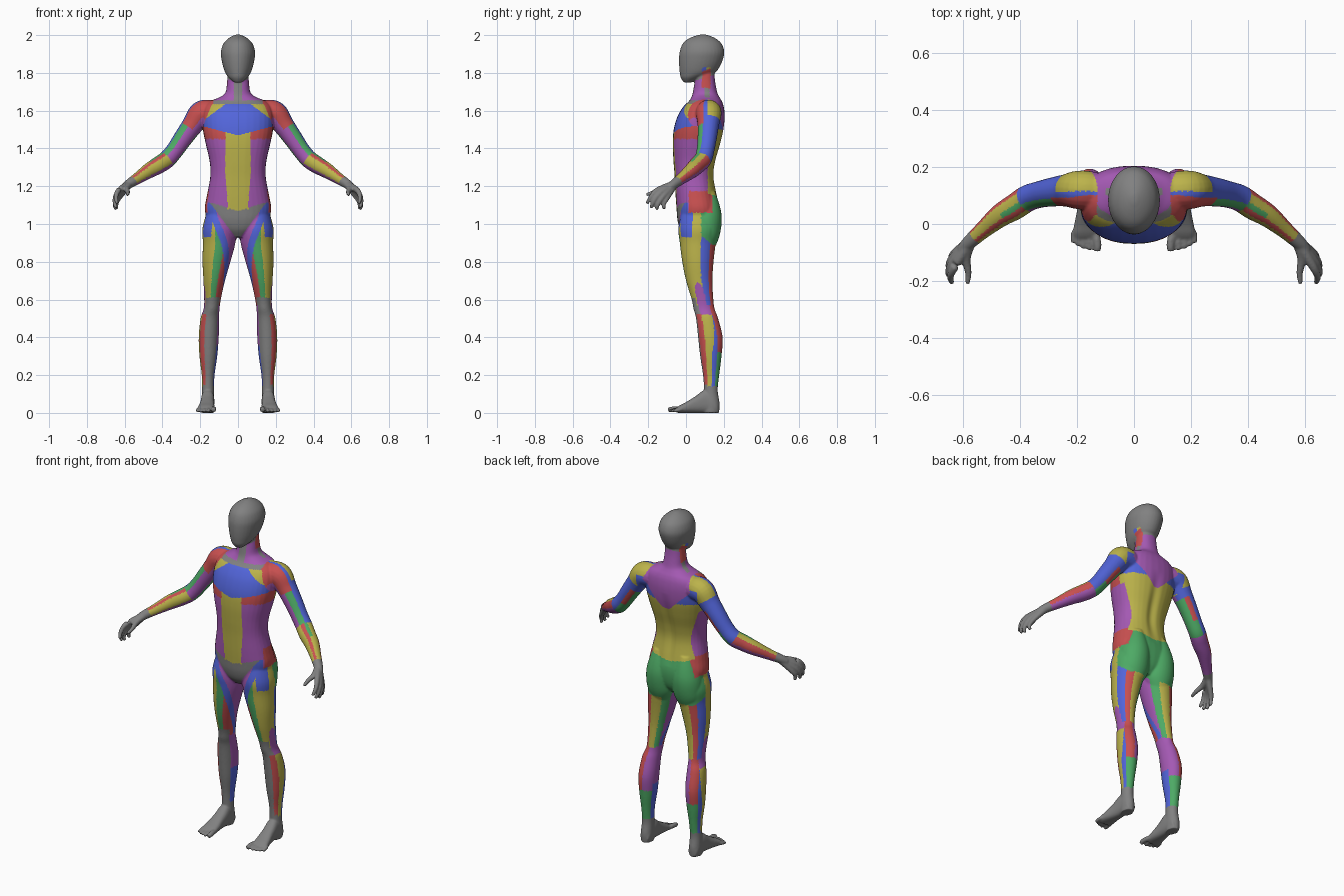
import bpy, bmesh, math
from mathutils import Vector

if "Cube" in bpy.data.objects:
    bpy.data.objects.remove(bpy.data.objects["Cube"])

# Materials, one per flat colour
COLOURS = {"grey": (.22, .22, .22), "red": (.58, .08, .08), "blue": (.085, .13, .70),
           "green": (.075, .40, .13), "yellow": (.50, .45, .07), "purple": (.37, .10, .45)}
NAMES = list(COLOURS)


def spline(pts, n=6):
    """Smooth curve through tuples of any length."""
    out = []
    for i in range(len(pts) - 1):
        a, b, c, d = pts[max(i - 1, 0)], pts[i], pts[i + 1], pts[min(i + 2, len(pts) - 1)]
        for k in range(n):
            t = k / n
            out.append(tuple(.5 * (2*q + (r - p)*t + (2*p - 5*q + 4*r - s)*t*t + (3*q - p - 3*r + s)*t**3)
                             for p, q, r, s in zip(a, b, c, d)))
    return out + [tuple(pts[-1])]


bm = bmesh.new()


def loft(rings, power=2.0, n=32):
    """Closed skin over rings of (centre, half axis u, half axis v)."""
    rows = []
    for c, u, v in rings:
        row = []
        for k in range(n):
            a = 2 * math.pi * k / n
            x, y = math.cos(a), math.sin(a)
            x = math.copysign(abs(x) ** (2 / power), x)
            y = math.copysign(abs(y) ** (2 / power), y)
            row.append(bm.verts.new(c + u * x + v * y))
        rows.append(row)
    for r0, r1 in zip(rows, rows[1:]):
        for k in range(n):
            bm.faces.new((r0[k], r0[(k+1) % n], r1[(k+1) % n], r1[k]))
    bm.faces.new(rows[0][::-1])
    bm.faces.new(rows[-1])


def column(stations, side=1, power=2.0):
    """Upright loft from (z, centre x, half width, front y, back y)."""
    loft([(Vector((side*cx, (f+b)/2, z)), Vector((w, 0, 0)), Vector((0, (b-f)/2, 0)))
          for z, cx, w, f, b in spline(stations)], power)


def tube(pts, side=1, n=6):
    """Round limb through (x, y, z, radius)."""
    pts = spline([(side*x, y, z, r) for x, y, z, r in pts], n)
    pos = [Vector(p[:3]) for p in pts]
    rings = []
    for i, p in enumerate(pts):
        d = (pos[min(i+1, len(pos)-1)] - pos[max(i-1, 0)]).normalized()
        u = d.cross(Vector((0, 1, .3)) if abs(d.y) < .8 else Vector((1, 0, 0))).normalized()
        rings.append((pos[i], u * p[3], d.cross(u) * p[3]))
    loft(rings, n=20)


# Torso and neck
column([(.93, 0, .05, .0, .13), (.97, 0, .12, -.03, .16), (1.02, 0, .16, -.045, .175),
        (1.08, 0, .176, -.05, .178), (1.15, 0, .165, -.055, .165), (1.25, 0, .147, -.06, .148),
        (1.33, 0, .15, -.066, .157), (1.42, 0, .17, -.07, .182), (1.5, 0, .186, -.065, .2),
        (1.57, 0, .188, -.045, .205), (1.62, 0, .178, -.015, .2), (1.65, 0, .148, .015, .19),
        (1.67, 0, .1, .028, .178), (1.695, 0, .067, .036, .166), (1.75, 0, .058, .045, .155),
        (1.8, 0, .055, .05, .15)], power=2.3)
# Head
column([(1.75, 0, .022, -.012, .03), (1.775, 0, .05, -.028, .09), (1.8, 0, .067, -.033, .152),
        (1.83, 0, .078, -.036, .177), (1.87, 0, .087, -.037, .195), (1.91, 0, .091, -.034, .203),
        (1.95, 0, .08, -.02, .191), (1.975, 0, .06, .003, .168), (1.992, 0, .036, .037, .138),
        (2.003, 0, .01, .075, .105)])

LEG = [(1.08, .1, .06, -.02, .15), (.98, .1, .088, -.04, .172), (.9, .1, .086, -.033, .158),
       (.8, .114, .074, -.02, .146), (.7, .126, .057, .0, .14), (.6, .135, .044, .03, .145),
       (.55, .14, .042, .04, .152), (.5, .149, .049, .053, .17), (.4, .155, .053, .064, .194),
       (.3, .157, .047, .075, .188), (.2, .158, .034, .09, .176), (.12, .159, .032, .095, .168),
       (.05, .16, .034, .09, .178), (0, .16, .031, .09, .175)]
ARM = [(.08, .11, 1.57, .055), (.14, .117, 1.588, .066), (.195, .12, 1.583, .068), (.24, .118, 1.525, .057),
       (.29, .112, 1.455, .051), (.335, .103, 1.39, .047), (.375, .09, 1.343, .047),
       (.42, .06, 1.312, .046), (.47, .03, 1.283, .041), (.53, -.02, 1.243, .031),
       (.58, -.065, 1.21, .025), (.605, -.09, 1.19, .02)]
WRIST = (.575, -.06, 1.212, .02)
FINGERS = [[(.63, -.15, 1.18, .015), (.646, -.185, 1.145, .012), (.64, -.207, 1.108, .009)],
           [(.637, -.135, 1.165, .015), (.653, -.17, 1.122, .012), (.645, -.185, 1.085, .009)],
           [(.637, -.118, 1.15, .015), (.652, -.148, 1.106, .012), (.645, -.155, 1.076, .009)],
           [(.63, -.1, 1.138, .014), (.644, -.118, 1.104, .011), (.64, -.115, 1.08, .009)],
           [(.59, -.12, 1.187, .016), (.583, -.17, 1.168, .012), (.586, -.21, 1.155, .009)]]
FOOT = [(.17, .159, .024, .05), (.15, .16, .032, .09), (.1, .16, .035, .12), (.05, .163, .037, .088),
        (0, .167, .043, .057), (-.03, .17, .045, .042), (-.048, .171, .04, .03)]
TOES = [(.129, -.095, .014), (.157, -.092, .0095), (.178, -.086, .009), (.197, -.078, .009), (.214, -.066, .009)]

for s in (1, -1):
    # Legs and buttocks
    column(LEG, s)
    column([(.86, .09, .05, .03, .145), (.92, .088, .08, .03, .172), (.98, .087, .087, .02, .186),
            (1.04, .085, .085, .02, .189), (1.1, .083, .07, .03, .178), (1.17, .08, .045, .06, .155)], s)
    # Arms, hands and fingers
    tube(ARM, s)
    for f in FINGERS:
        tube([WRIST] + f, s)
    # Feet and toes
    loft([(Vector((s*x, y, h/2)), Vector((w, 0, 0)), Vector((0, 0, h/2))) for y, x, w, h in spline(FOOT)], 2.5)
    for x, y, r in TOES:
        tube([(x*.8+.034, -.02, .02, r), (x, y+.03, r+.007, r), (x, y, r+.001, r*.9)], s)

bmesh.ops.recalc_face_normals(bm, faces=bm.faces)
raw = bpy.data.meshes.new("parts")
bm.to_mesh(raw)
bm.free()
body = bpy.data.objects.new("body", raw)
bpy.context.collection.objects.link(body)

# Fuse all parts into one smooth skin
m = body.modifiers.new("fuse", 'REMESH')
m.mode, m.voxel_size = 'VOXEL', .005
m = body.modifiers.new("soften", 'SMOOTH')
m.factor, m.iterations = .5, 6
mesh = bpy.data.meshes.new_from_object(body.evaluated_get(bpy.context.evaluated_depsgraph_get()))
body.modifiers.clear()
body.data = mesh
for v in mesh.vertices:
    x, y, z = v.co
    if y > .08 and 1.1 < z < 1.55:   # spine furrow
        v.co.y -= .012 * math.exp(-(x/.025)**2) * math.sin((z-1.1)/.45*math.pi)
    v.co.z = max(z, 0)

# Muscle map rules
LEGC = spline(LEG, 4)
ARMC = [Vector(p[:3]) for p in spline(ARM, 5)]


def sector(a, table):
    return next((c for lim, c in table if a < lim), table[-1][1])


def arm_colour(p):
    q = min(ARMC, key=lambda c: (c - p).length_squared)
    o = p - q
    fore = q.x > .375
    a = math.degrees(math.atan2(-o.y - (.78*o.x if fore else 0), o.z if fore else .8*o.x + .6*o.z))
    if q.x > .555:
        return "grey"
    if fore:
        return sector(a, [(-100, "purple"), (-60, "red"), (-15, "yellow"), (20, "green" if q.x < .45 else "yellow"),
                          (52, "red"), (108, "yellow"), (181, "purple")])
    if q.x < .25:
        if p.y > .14 and p.x < .2 and p.z < 1.6:
            return "blue"
        return sector(a, [(-120, "blue"), (5, "yellow" if q.x < .23 else "blue"), (25, "blue"),
                          (105, "red"), (181, "purple")])
    return sector(a, [(-135, "green"), (-100, "red" if q.x < .33 else "green"), (30, "blue"),
                      (75, "green"), (155, "purple"), (181, "green")])


def leg_colour(x, y, z):
    _, cx, w, f, b = min(LEGC, key=lambda r: abs(r[0] - z))
    a = math.degrees(math.atan2((x - cx) / w, ((f+b)/2 - y) / ((b-f)/2)))
    if z < .14:
        return "grey"
    if z < .57:
        low = z < .32
        calf = 95 + max(0, z - .3) * 130   # outer border of the blue wedge
        return sector(a, [(-118, "green" if low else "purple"), (-55, "blue" if z < .36 else "purple"), (25, "grey"),
                          (62, "red" if .15 < z < .52 else "grey"), (min(calf, 125), "yellow" if z < .52 else "purple"),
                          (125, "blue"), (181, "green" if low else "red")])
    s = max(30 - 90 * (1.08 - z) / .33, -100)
    if abs(a - s) < 13:
        return "blue"
    if z < .61 and -60 < a < 50:
        return "grey"
    if z > .93 and 25 + 100 * max(0, .98 - z) < a < 72:
        return "blue"
    if ((a - 82) / 25) ** 2 + ((z - .6) / .09) ** 2 < 1:
        return "purple"
    return sector(a, [(-150, "yellow"), (-118, "green"), (s, "purple"), (-20, "red"), (14, "green"),
                      (100, "yellow"), (135, "blue"), (165, "red"), (181, "yellow")])


def trunk_colour(x, y, z):
    if z > 1.655:   # neck
        if .085 < y < .13 and z > 1.72 and x > .035:
            return "red"
        if (x < .022 and y < .08) or (.1 < y < .125 and x < .1 and z < 1.72):
            return "grey"
        return "purple"
    if y > .08 and z > 1.45 and x < 1.05 * (z - 1.45) + .015:
        return "purple"
    if y > .1 and z > 1.5 and x > .07:
        return "blue"
    if y > (.115 if z < 1.45 else .09) and z > 1.13 + .2 * x:
        return "yellow"
    if .015 < y < .14 and x > .09 and 1.06 < z < 1.175:
        return "red"
    if y > .08 and z < 1.17:
        return "green"
    v = z + .75 * x   # chest
    if v > 1.735 or z > 1.635:
        return "red" if x > .13 else "grey"
    if v > 1.685 and x > .06:
        return "yellow"
    if z > 1.47 + .25 * x:
        return "blue"
    if z > 1.45 and x > .065:
        return "red"
    return "yellow" if x < .052 + .016 * min(1, (z - 1.08) / .2) else "purple"


def colour(c):
    x, y, z = abs(c.x), c.y, c.z
    if z > 1.745 + .3*y and not (.085 < y < .13 and z < 1.83 and x > .035):
        return "grey"
    if z > 1.06 and x > .192 - .4 * max(0, z - 1.5):
        return arm_colour(Vector((x, y, z)))
    if y < .06 and .9 < z < 1.07 + .3*x and x < .75 * (z - .93) + .012:
        return "grey" if z < 1.08 or x > .055 else "yellow"
    if z > (1.06 if y > .01 else 1.06 + .35*x):
        return trunk_colour(x, y, z)
    if y > .08 and z > .89 + .8 * max(0, .14 - y):
        return "green"
    return leg_colour(x, y, z)


mesh.materials.clear()
for name, rgb in COLOURS.items():
    mat = bpy.data.materials.new(name)
    mat.diffuse_color = (*rgb, 1)
    mat.use_nodes = True
    mat.node_tree.nodes["Principled BSDF"].inputs["Base Color"].default_value = mat.diffuse_color
    mesh.materials.append(mat)
for p in mesh.polygons:
    p.material_index = NAMES.index(colour(p.center))
    p.use_smooth = True
